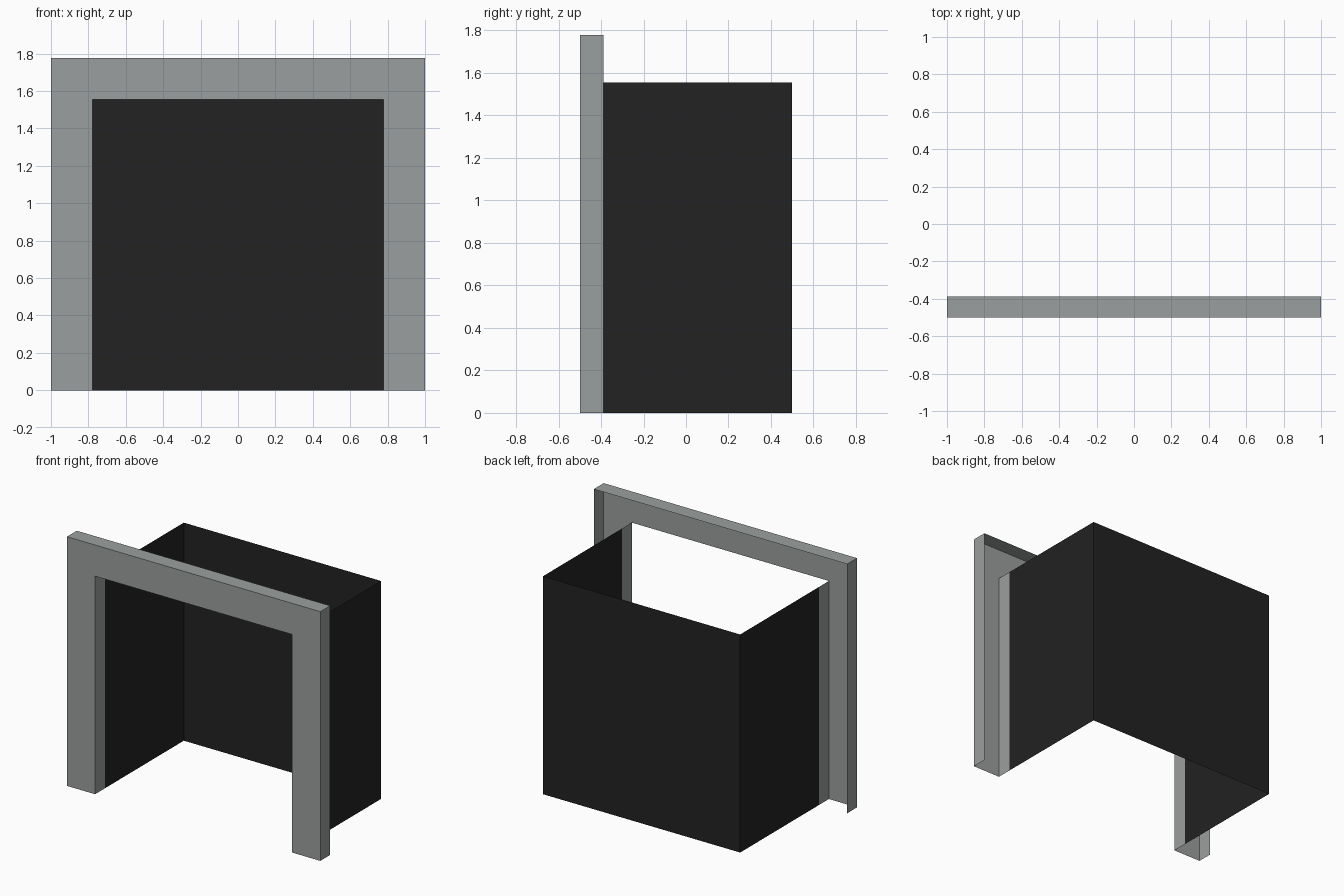
import bpy
import bmesh
from mathutils import Vector

if "Cube" in bpy.data.objects:
    bpy.data.objects.remove(bpy.data.objects["Cube"], do_unlink=True)

U = 1 / 9                      # module: one frame thickness
FRONT, BACK = -4.5 * U, 4.5 * U
OUTER, INNER = 9 * U, 7 * U    # half widths
TOP, HEAD = 16 * U, 14 * U     # frame top, opening top


def material(name, color):
    mat = bpy.data.materials.new(name)
    mat.use_nodes = True
    mat.diffuse_color = color
    bsdf = mat.node_tree.nodes["Principled BSDF"]
    bsdf.inputs["Base Color"].default_value = color
    bsdf.inputs["Roughness"].default_value = 0.8
    return mat


def finish(bm, name, mat):
    mesh = bpy.data.meshes.new(name)
    bm.to_mesh(mesh)
    bm.free()
    mesh.materials.append(mat)
    obj = bpy.data.objects.new(name, mesh)
    bpy.context.scene.collection.objects.link(obj)
    return obj


def extrude(bm, edges, offset):
    result = bmesh.ops.extrude_edge_only(bm, edges=edges)
    verts = [g for g in result["geom"] if isinstance(g, bmesh.types.BMVert)]
    bmesh.ops.translate(bm, verts=verts, vec=Vector(offset))


grey = material("stone grey", (0.328, 0.347, 0.342, 1))
black = material("soot black", (0.016, 0.016, 0.016, 1))

# Surround: arch-shaped front with returns, open at the back and underneath
bm = bmesh.new()
half = [(OUTER, 0), (OUTER, TOP)]
hole = [(INNER, HEAD), (INNER, 0)]
outline = ([(-x, z) for x, z in half] + half[::-1]
           + hole[::-1] + [(-x, z) for x, z in hole])
front = bm.faces.new([bm.verts.new((x, FRONT, z)) for x, z in outline])


def has_return(edge):
    mid = (edge.verts[0].co + edge.verts[1].co) / 2
    under_head = abs(mid.z - HEAD) < 0.01
    return mid.z > 0.01 and not under_head


extrude(bm, [e for e in bm.edges if has_return(e)], (0, U, 0))
bmesh.ops.recalc_face_normals(bm, faces=bm.faces[:])
front.normal_update()
if front.normal.y > 0:
    bmesh.ops.reverse_faces(bm, faces=bm.faces[:])
finish(bm, "fireplace_surround", grey)

# Firebox: three thin walls, open at top and bottom
bm = bmesh.new()
path = [(-INNER, FRONT + U), (-INNER, BACK), (INNER, BACK), (INNER, FRONT + U)]
pts = [bm.verts.new((x, y, 0)) for x, y in path]
extrude(bm, [bm.edges.new(pair) for pair in zip(pts, pts[1:])], (0, 0, HEAD))
bmesh.ops.recalc_face_normals(bm, faces=bm.faces[:])
finish(bm, "firebox_walls", black)
